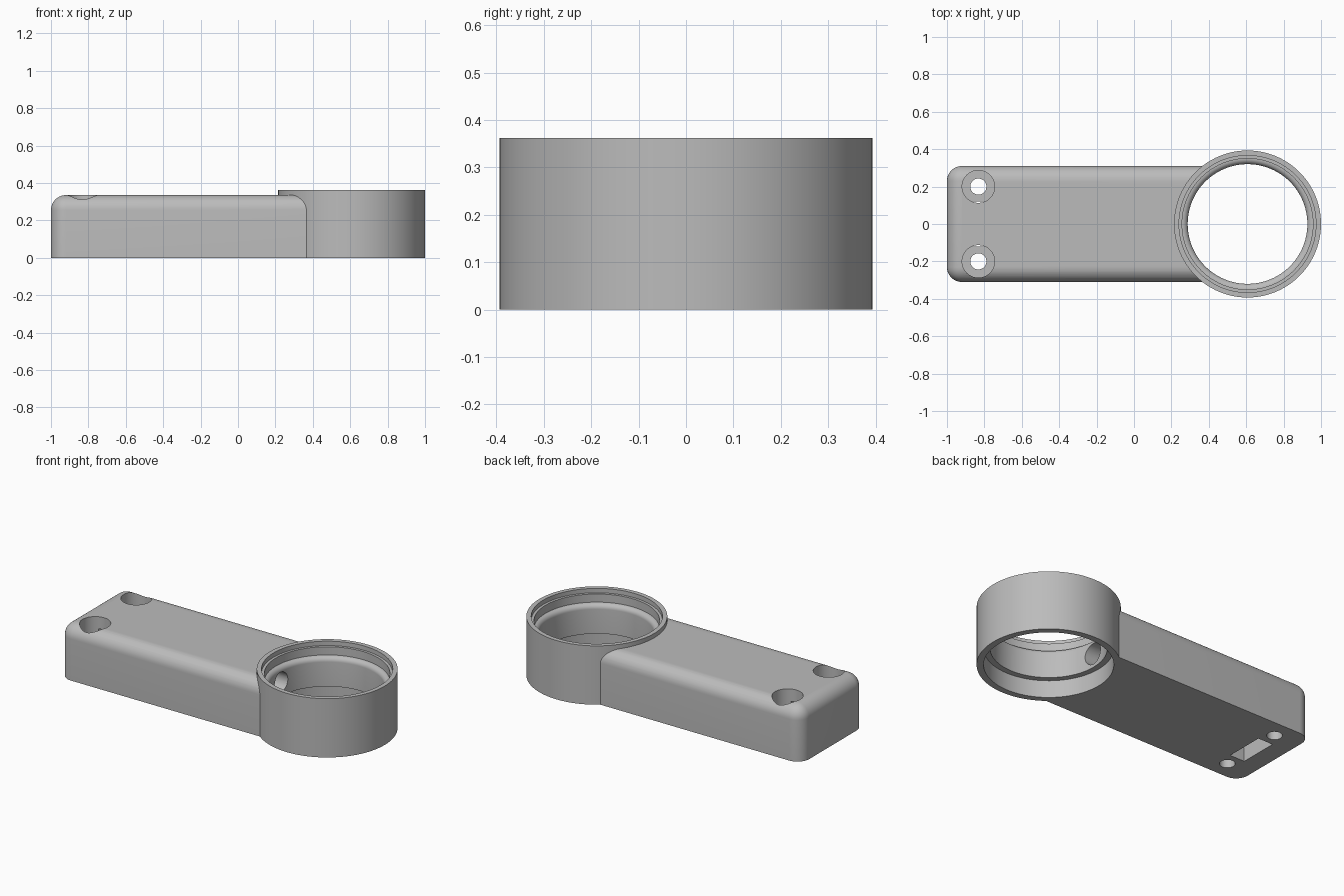
import bpy
import bmesh
import math
from mathutils import Matrix, Vector

old = bpy.data.objects.get("Cube")
if old:
    bpy.data.objects.remove(old, do_unlink=True)

RING_X, RING_R, RING_H = 0.607, 0.393, 0.362
BODY_W, BODY_H, FILLET = 0.31, 0.335, 0.08
SCREW_X, SCREW_Y = -0.832, 0.2

grey = bpy.data.materials.new("grey plastic")
grey.use_nodes = True
colour = (0.5, 0.5, 0.5, 1)
grey.diffuse_color = colour
grey.node_tree.nodes["Principled BSDF"].inputs["Base Color"].default_value = colour


def make_object(name, bm):
    bmesh.ops.recalc_face_normals(bm, faces=bm.faces)
    mesh = bpy.data.meshes.new(name)
    bm.to_mesh(mesh)
    bm.free()
    mesh.materials.append(grey)
    obj = bpy.data.objects.new(name, mesh)
    bpy.context.collection.objects.link(obj)
    return obj


def box(lo, hi):
    lo, hi = Vector(lo), Vector(hi)
    bm = bmesh.new()
    bmesh.ops.create_cube(bm, size=1, matrix=Matrix.Translation((lo + hi) / 2)
                          @ Matrix.Diagonal((*(hi - lo), 1)))
    return bm


def cylinder(name, radius, start, end, segments=48):
    start, end = Vector(start), Vector(end)
    axis = end - start
    turn = axis.to_track_quat("Z", "Y").to_matrix().to_4x4()
    bm = bmesh.new()
    bmesh.ops.create_cone(bm, cap_ends=True, segments=segments, radius1=radius,
                          radius2=radius, depth=axis.length,
                          matrix=Matrix.Translation((start + end) / 2) @ turn)
    return make_object(name, bm)


def select_only(obj):
    bpy.ops.object.select_all(action="DESELECT")
    obj.select_set(True)
    bpy.context.view_layer.objects.active = obj


def cut(obj, cutters):
    select_only(obj)
    for cutter in cutters:
        cutter.hide_render = True
        mod = obj.modifiers.new("cut", "BOOLEAN")
        mod.operation, mod.solver, mod.object = "DIFFERENCE", "EXACT", cutter
        bpy.ops.object.modifier_apply(modifier=mod.name)


# Arm: box with rounded top edges and rounded outer corners
bm = box((-1, -BODY_W, 0), (0.45, BODY_W, BODY_H))
rounded = []
for e in bm.edges:
    mid = (e.verts[0].co + e.verts[1].co) / 2
    if mid.x < 0.4 and mid.z > 0.01:
        rounded.append(e)
bmesh.ops.bevel(bm, geom=rounded, offset=FILLET, segments=10, profile=0.5,
                affect="EDGES")
arm = make_object("arm", bm)

# Ring: stepped profile turned about its axis
profile = [(RING_R, 0), (RING_R, RING_H), (0.366, RING_H), (0.366, 0.335),
           (0.35, 0.335), (0.35, 0.285)]
for i in range(1, 9):
    a = i / 8 * math.pi / 2
    profile.append((0.35 - 0.03 * math.sin(a), 0.255 + 0.03 * math.cos(a)))
profile += [(0.32, 0.105), (0.355, 0.105), (0.355, 0)]
bm = bmesh.new()
verts = [bm.verts.new((RING_X + r, 0, z)) for r, z in profile]
edges = [bm.edges.new((v, verts[(i + 1) % len(verts)])) for i, v in enumerate(verts)]
bmesh.ops.spin(bm, geom=verts + edges, cent=(RING_X, 0, 0), axis=(0, 0, 1),
               angle=2 * math.pi, steps=96, use_merge=True)
bmesh.ops.remove_doubles(bm, verts=bm.verts, dist=1e-5)
ring = make_object("ring", bm)

# Cutters: ring seat, cable tunnel, connector pocket, screw holes
seat = cylinder("ring_seat_cutter", 0.38, (RING_X, 0, -0.1), (RING_X, 0, 0.5), 96)
tunnel = cylinder("cable_tunnel_cutter", 0.065, (SCREW_X, 0, 0.19), (RING_X, 0, 0.19))
pocket = make_object("pocket_cutter", box((-0.885, -0.12, -0.1), (-0.785, 0.12, 0.26)))
screws = []
for side, y in (("left", SCREW_Y), ("right", -SCREW_Y)):
    screws.append(cylinder(side + "_screw_hole_cutter", 0.043,
                           (SCREW_X, y, -0.1), (SCREW_X, y, 0.5)))
    screws.append(cylinder(side + "_counterbore_cutter", 0.087,
                           (SCREW_X, y, 0.17), (SCREW_X, y, 0.5)))

cut(arm, [seat, pocket, tunnel] + screws)
cut(ring, [tunnel])
for cutter in [seat, pocket, tunnel] + screws:
    bpy.data.objects.remove(cutter, do_unlink=True)

for obj in (arm, ring):
    select_only(obj)
    bpy.ops.object.shade_smooth_by_angle(angle=math.radians(30))
